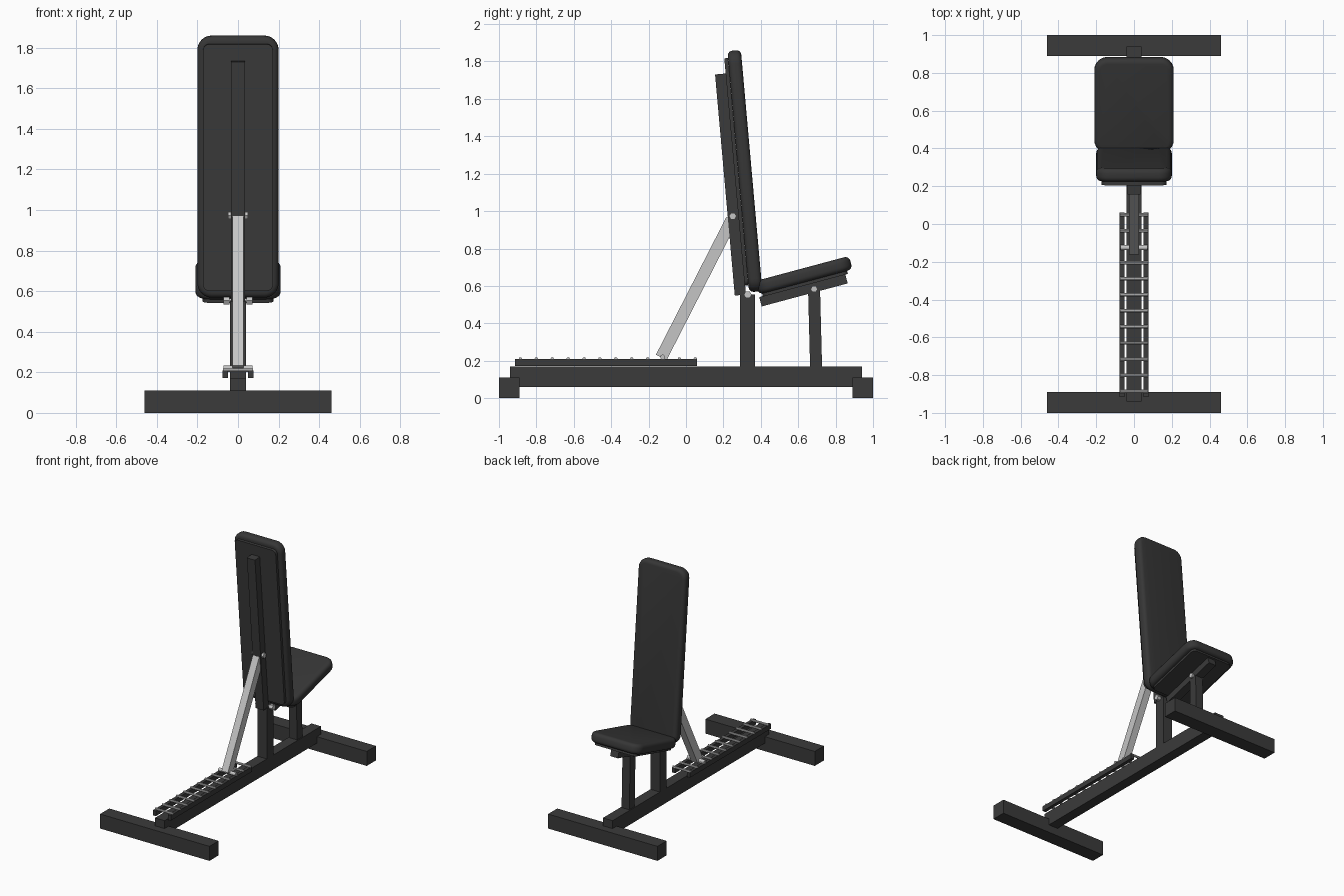
import bpy, bmesh, math
from mathutils import Matrix, Vector

if "Cube" in bpy.data.objects:
    bpy.data.objects.remove(bpy.data.objects["Cube"])


def material(name, value):
    m = bpy.data.materials.new(name)
    m.diffuse_color = (value, value, value, 1)
    m.use_nodes = True
    m.node_tree.nodes["Principled BSDF"].inputs["Base Color"].default_value = m.diffuse_color
    return m


FRAME = material("dark frame", 0.043)
PAD = material("dark padding", 0.037)
STEEL = material("light steel", 0.56)


def finish(bm, name, mat, loc, tilt=0.0, smooth=False):
    """Turn a bmesh into an object, tilted about x and moved into place."""
    bmesh.ops.recalc_face_normals(bm, faces=bm.faces[:])
    bm.transform(Matrix.Translation(loc) @ Matrix.Rotation(math.radians(tilt), 4, 'X'))
    me = bpy.data.meshes.new(name)
    bm.to_mesh(me)
    bm.free()
    me.materials.append(mat)
    ob = bpy.data.objects.new(name, me)
    bpy.context.collection.objects.link(ob)
    if smooth:
        bpy.ops.object.select_all(action='DESELECT')
        ob.select_set(True)
        bpy.context.view_layer.objects.active = ob
        bpy.ops.object.shade_smooth_by_angle(angle=math.radians(35))
    return ob


def box(name, size, loc, mat=FRAME, tilt=0.0):
    bm = bmesh.new()
    bmesh.ops.create_cube(bm, size=1, matrix=Matrix.Diagonal((*size, 1)))
    return finish(bm, name, mat, loc, tilt)


def slab(name, w, l, t, r, edge, loc, tilt, mat):
    """Rounded rectangle plate with optionally softened rims."""
    bm = bmesh.new()
    ring = []
    for i, (sx, sy) in enumerate(((1, 1), (-1, 1), (-1, -1), (1, -1))):
        for k in range(7):
            a = math.radians(90 * i + 15 * k)
            ring.append(bm.verts.new((sx * (w / 2 - r) + r * math.cos(a),
                                      sy * (l / 2 - r) + r * math.sin(a), -t / 2)))
    face = bm.faces.new(ring)
    ext = bmesh.ops.extrude_face_region(bm, geom=[face])
    bmesh.ops.translate(bm, vec=(0, 0, t),
                        verts=[v for v in ext['geom'] if isinstance(v, bmesh.types.BMVert)])
    if edge:
        rims = [e for e in bm.edges if abs(e.verts[0].co.z - e.verts[1].co.z) < 1e-5]
        bmesh.ops.bevel(bm, geom=rims, offset=edge, segments=4, profile=0.5, affect='EDGES')
    return finish(bm, name, mat, loc, tilt, smooth=True)


def rod(name, half, radius, y, z, head=0.0, head_len=0.016, sides=12):
    """Crosswise rod along x, with optional hexagonal heads at both ends."""
    bm = bmesh.new()
    turn = Matrix.Rotation(math.pi / 2, 4, 'Y')
    bmesh.ops.create_cone(bm, cap_ends=True, segments=sides, radius1=radius, radius2=radius,
                          depth=2 * half, matrix=turn)
    if head:
        for s in (-1, 1):
            m = Matrix.Translation((s * (half - head_len / 2), 0, 0)) @ turn
            bmesh.ops.create_cone(bm, cap_ends=True, segments=6, radius1=head, radius2=head,
                                  depth=head_len, matrix=m)
    return finish(bm, name, STEEL, (0, y, z), smooth=True)


# Base: two cross feet and the long beam
for label, s in (("front", -1), ("rear", 1)):
    box(label + "_foot", (0.92, 0.11, 0.11), (0, s * 0.945, 0.055))
box("base_beam", (0.08, 1.88, 0.11), (0, 0, 0.115))

# Uprights
box("back_post", (0.08, 0.08, 0.39), (0, 0.33, 0.36))
box("seat_post", (0.065, 0.064, 0.43), (0, 0.69, 0.378), tilt=1.5)

# Adjustment ladder: side rails and rungs
for label, s in (("left", -1), ("right", 1)):
    box(label + "_ladder_rail", (0.026, 0.975, 0.038), (s * 0.063, -0.4275, 0.19))
for i in range(12):
    rod(f"ladder_rung_{i + 1}", 0.075, 0.009, -0.885 + i * 0.085, 0.21, sides=8)

# Backrest: pad, backing plate and spine tube
BACK = 95.1
slab("back_pad", 0.40, 1.295, 0.072, 0.07, 0.026, (0, 0.315, 1.214), BACK, PAD)
slab("back_plate", 0.344, 1.22, 0.02, 0.03, 0, (0, 0.269, 1.21), BACK, FRAME)
box("back_spine", (0.068, 1.187, 0.06), (0, 0.238, 1.142), tilt=BACK)

# Seat: pad, backing plate and bar
SEAT = 15
slab("seat_pad", 0.42, 0.52, 0.074, 0.07, 0.026, (0, 0.63, 0.657), SEAT, PAD)
slab("seat_plate", 0.35, 0.47, 0.02, 0.03, 0, (0, 0.636, 0.613), SEAT, FRAME)
box("seat_bar", (0.065, 0.476, 0.052), (0, 0.628, 0.577), tilt=SEAT)

# Strut from the spine down to the ladder
top, foot = Vector((0, 0.245, 0.955)), Vector((0, -0.132, 0.218))
d = top - foot
box("support_strut", (0.054, d.length, 0.064), (top + foot) / 2, STEEL,
    math.degrees(math.atan2(d.z, d.y)))
rod("strut_catch_rod", 0.072, 0.013, -0.125, 0.22)

# Pivot bolts
rod("strut_bolt", 0.05, 0.01, 0.25, 0.973, head=0.02)
rod("back_pivot_bolt", 0.072, 0.011, 0.33, 0.553, head=0.021, head_len=0.03)
rod("seat_pivot_bolt", 0.05, 0.01, 0.685, 0.583, head=0.019)
